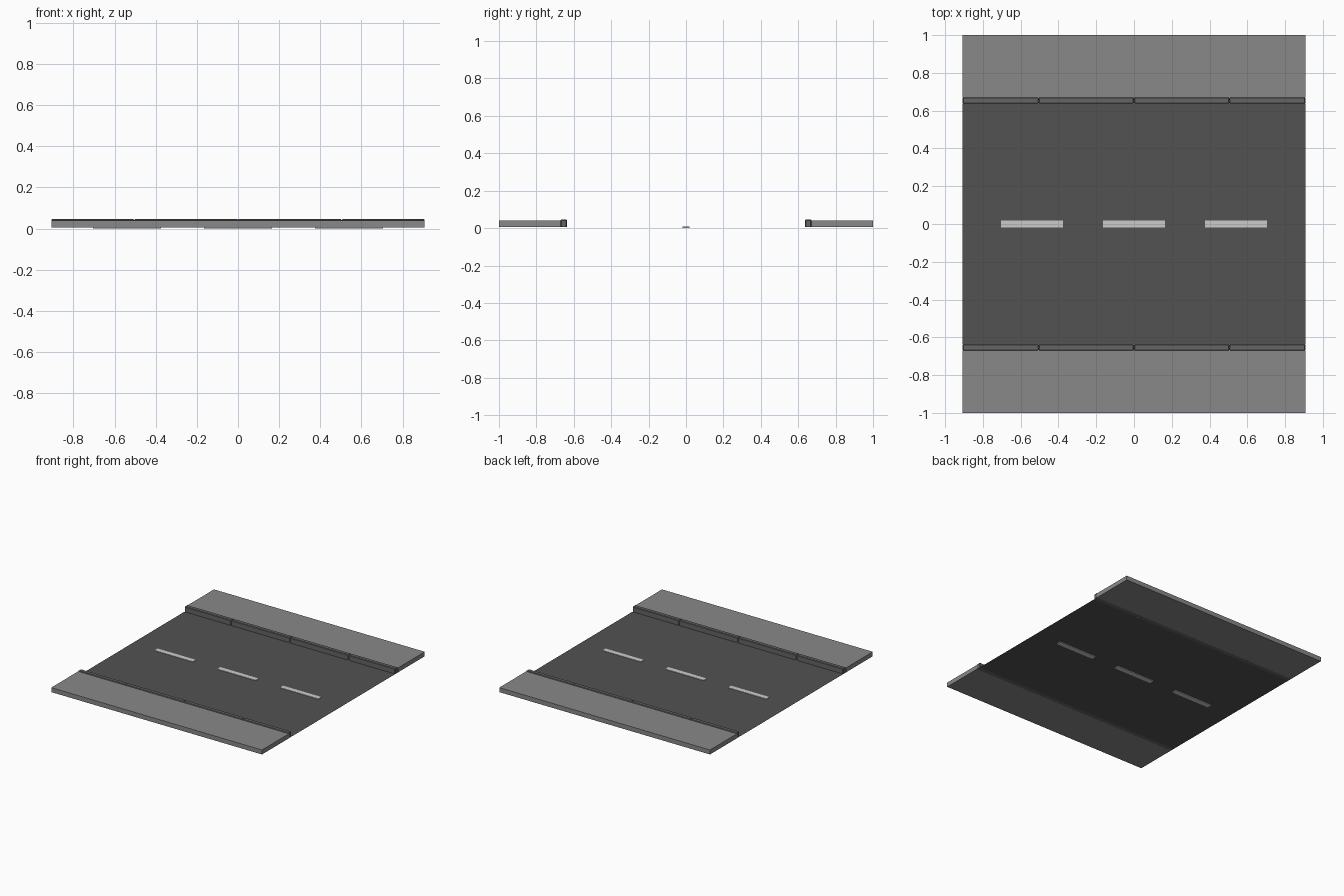
import bpy
import bmesh
from mathutils import Matrix, Vector

if "Cube" in bpy.data.objects:
    bpy.data.objects.remove(bpy.data.objects["Cube"])

HALF_X, ROAD_Y, CURB_Y = 0.907, 0.637, 0.67
ROAD_Z = 0.005


def grey(name, v):
    m = bpy.data.materials.new(name)
    m.diffuse_color = (v, v, v, 1)
    m.use_nodes = True
    m.node_tree.nodes["Principled BSDF"].inputs["Base Color"].default_value = m.diffuse_color
    return m


asphalt = grey("asphalt", 0.085)
curbstone = grey("curbstone", 0.13)
paving = grey("paving", 0.25)
paint = grey("paint", 0.8)


def finish(name, bm, mat):
    bmesh.ops.recalc_face_normals(bm, faces=bm.faces)
    me = bpy.data.meshes.new(name)
    bm.to_mesh(me)
    bm.free()
    me.materials.append(mat)
    ob = bpy.data.objects.new(name, me)
    bpy.context.collection.objects.link(ob)
    return ob


def box(name, lo, hi, mat, bevel=0):
    lo, hi = Vector(lo), Vector(hi)
    bm = bmesh.new()
    bmesh.ops.create_cube(bm, size=1, matrix=Matrix.Translation((lo + hi) / 2)
                          @ Matrix.Diagonal((*(hi - lo), 1)))
    if bevel:
        # chamfer every edge except those on the ground
        edges = [e for e in bm.edges
                 if max(v.co.z for v in e.verts) > lo.z + 1e-4]
        bmesh.ops.bevel(bm, geom=edges, offset=bevel, segments=1,
                        affect='EDGES')
    return finish(name, bm, mat)


# road surface: a single flat sheet
bm = bmesh.new()
bmesh.ops.create_grid(bm, x_segments=1, y_segments=1, size=1,
                      matrix=Matrix.Translation((0, 0, ROAD_Z))
                      @ Matrix.Diagonal((HALF_X, ROAD_Y, 1, 1)))
finish("road", bm, asphalt)

# painted centre dashes, just poking through the road sheet
for i in (-1, 0, 1):
    box("lane_dash", (i * 0.54 - 0.165, -0.019, 0),
        (i * 0.54 + 0.165, 0.019, 0.009), paint)

# pavements and chamfered curb stones on both sides
joints = (-HALF_X, -0.505, 0, 0.505, HALF_X)
for s in (-1, 1):
    y0, y1 = sorted((s * CURB_Y, s * 1.0))
    box("sidewalk", (-HALF_X, y0, ROAD_Z), (HALF_X, y1, 0.04), paving)
    c0, c1 = sorted((s * ROAD_Y, s * CURB_Y))
    for a, b in zip(joints, joints[1:]):
        box("curb_stone", (a, c0, ROAD_Z), (b, c1, 0.046), curbstone, 0.004)
